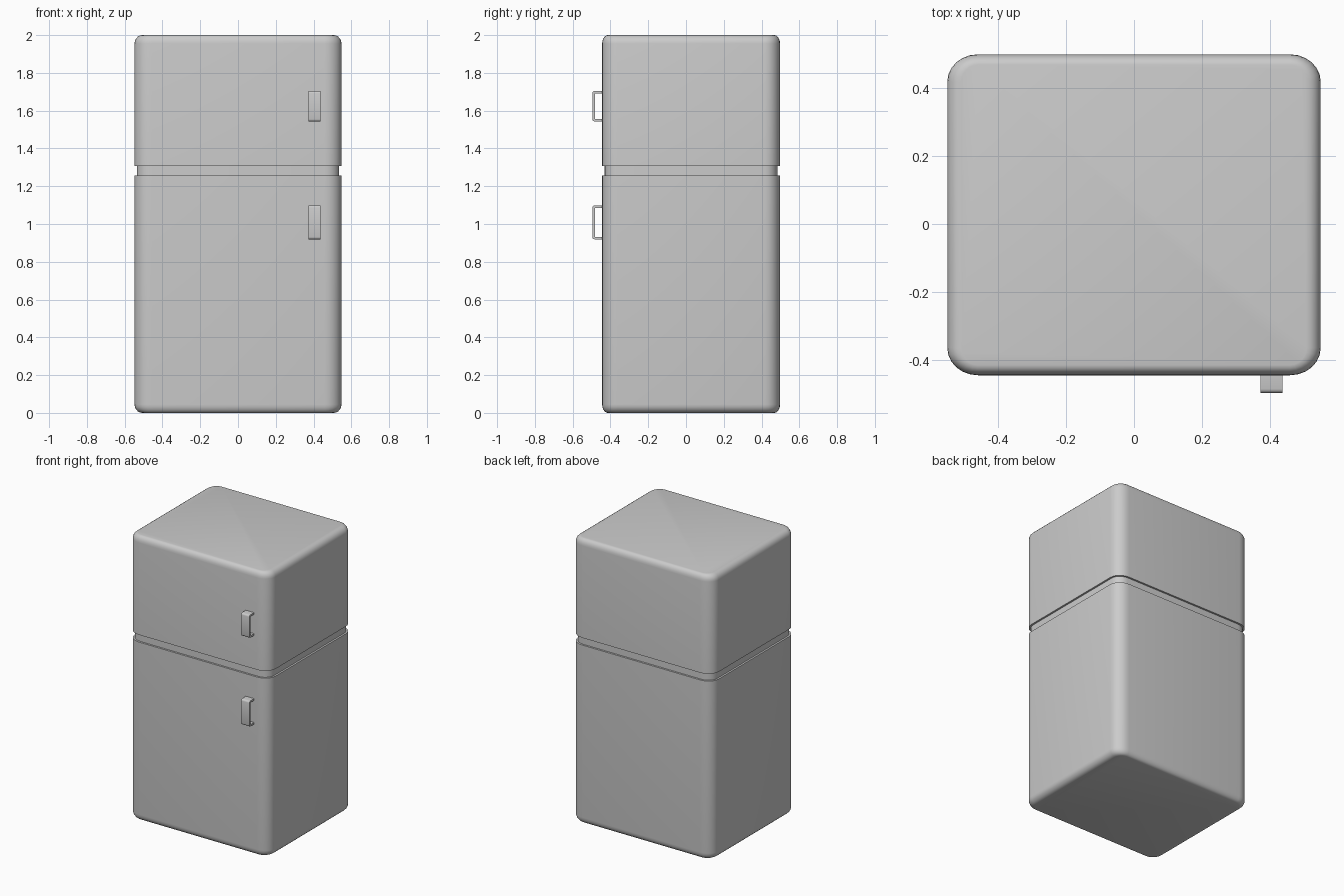
import bpy, bmesh, math

if "Cube" in bpy.data.objects:
    bpy.data.objects.remove(bpy.data.objects["Cube"])


def finish(name, bm, angle=40):
    bmesh.ops.recalc_face_normals(bm, faces=bm.faces)
    me = bpy.data.meshes.new(name)
    bm.to_mesh(me)
    bm.free()
    ob = bpy.data.objects.new(name, me)
    bpy.context.collection.objects.link(ob)
    bpy.ops.object.select_all(action='DESELECT')
    ob.select_set(True)
    bpy.context.view_layer.objects.active = ob
    bpy.ops.object.shade_smooth_by_angle(angle=math.radians(angle))
    return ob


# Cabinet: rounded-rectangle rings stacked up the height
CY, HX, HY = 0.027, 0.548, 0.471
RX, RY, SEG = 0.09, 0.08, 6


def ring(bm, ix, iy, z):
    rx, ry = RX - ix, RY - iy
    verts = []
    for q, (sx, sy) in enumerate([(1, 1), (-1, 1), (-1, -1), (1, -1)]):
        for i in range(SEG + 1):
            a = math.pi / 2 * (q + i / SEG)
            x = sx * (HX - RX) + rx * math.cos(a)
            y = sy * (HY - RY) + ry * math.sin(a)
            verts.append(bm.verts.new((x, y + CY, z)))
    return verts


BX, BY, BZ, N = 0.042, 0.03, 0.045, 5
arc = [math.pi / 2 * i / N for i in range(N + 1)]
levels = [(BX * (1 - math.sin(a)), BY * (1 - math.sin(a)), BZ * (1 - math.cos(a))) for a in arc]
g = 0.013
levels += [(0, 0, 1.257), (g, g, 1.257), (g, g, 1.308), (0, 0, 1.308)]
levels += [(BX * (1 - math.cos(a)), BY * (1 - math.cos(a)), 2 - BZ * (1 - math.sin(a))) for a in arc]

bm = bmesh.new()
rings = [ring(bm, *lv) for lv in levels]
for lo, hi in zip(rings, rings[1:]):
    n = len(lo)
    for i in range(n):
        j = (i + 1) % n
        bm.faces.new((lo[i], lo[j], hi[j], hi[i]))
bm.faces.new(rings[0])
bm.faces.new(rings[-1])
finish("cabinet", bm)


# Door handles: C-shaped side profile extruded across x
def handle(name, z0, z1):
    yb, yf, t, r = -0.435, -0.496, 0.013, 0.012
    prof = [(yb, z0)]
    for cz, s in ((z0 + r, 0), (z1 - r, 1)):
        for i in range(4):
            a = math.pi / 2 * (i / 3 + s)
            prof.append((yf + r - r * math.sin(a), cz - r * math.cos(a)))
    prof += [(yb, z1), (yb, z1 - t), (yf + t, z1 - t), (yf + t, z0 + t), (yb, z0 + t)]
    bm = bmesh.new()
    face = bm.faces.new([bm.verts.new((0.372, y, z)) for y, z in prof])
    ext = bmesh.ops.extrude_face_region(bm, geom=[face])
    moved = [v for v in ext["geom"] if isinstance(v, bmesh.types.BMVert)]
    bmesh.ops.translate(bm, verts=moved, vec=(0.064, 0, 0))
    finish(name, bm)


handle("upper_handle", 1.543, 1.704)
handle("lower_handle", 0.919, 1.099)
